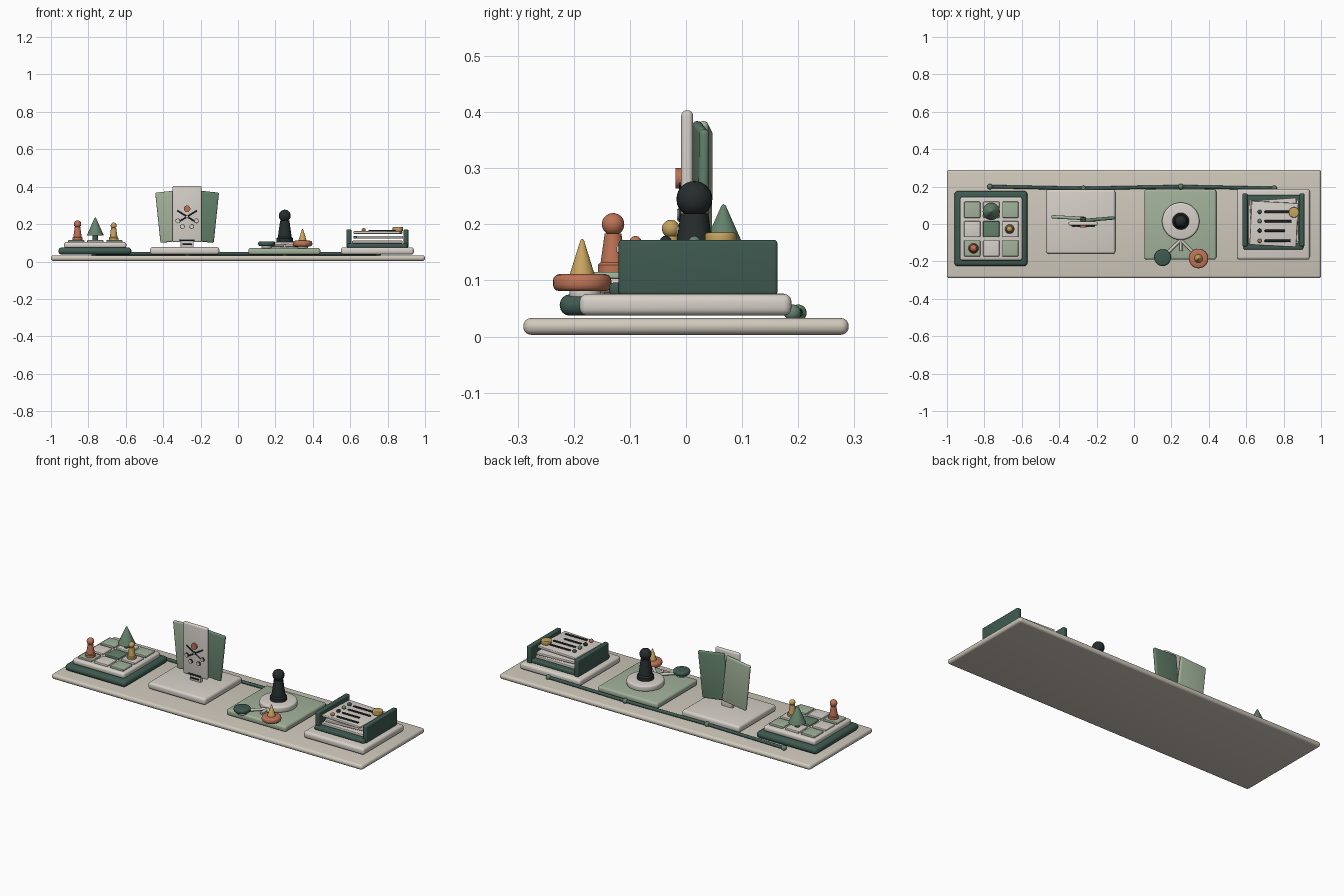
import bpy, bmesh, math
from mathutils import Vector, Matrix

if "Cube" in bpy.data.objects:
    bpy.data.objects.remove(bpy.data.objects["Cube"])


def lin(c):
    return c / 12.92 if c <= 0.04045 else ((c + 0.055) / 1.055) ** 2.4


def mat(name, code):
    m = bpy.data.materials.new(name)
    m.diffuse_color = [lin(int(code[i:i + 2], 16) / 255) for i in (0, 2, 4)] + [1]
    m.use_nodes = True
    m.node_tree.nodes["Principled BSDF"].inputs["Base Color"].default_value = m.diffuse_color
    return m


STONE = mat("stone", "D0C9BC")
PALE = mat("pale", "D6D0C8")
DARK = mat("dark_green", "3E5A50")
MID = mat("mid_green", "64826C")
LIGHT = mat("light_green", "A2B29B")
BLACK = mat("charcoal", "262D2D")
COPPER = mat("copper", "BD7355")
GOLD = mat("gold", "C7A35E")


def finish(bm, name, material):
    me = bpy.data.meshes.new(name)
    bmesh.ops.recalc_face_normals(bm, faces=bm.faces)
    bm.to_mesh(me)
    bm.free()
    me.materials.append(material)
    ob = bpy.data.objects.new(name, me)
    bpy.context.collection.objects.link(ob)
    bpy.ops.object.select_all(action='DESELECT')
    ob.select_set(True)
    bpy.context.view_layer.objects.active = ob
    bpy.ops.object.shade_smooth_by_angle(angle=math.radians(40))
    return ob


def box(name, center, size, material, r=0.0, rot=(0, 0, 0)):
    """Box with rounded edges."""
    bm = bmesh.new()
    bmesh.ops.create_cube(bm, size=1)
    bmesh.ops.scale(bm, vec=size, verts=bm.verts)
    if r:
        bmesh.ops.bevel(bm, geom=bm.edges[:], offset=min(r, min(size) * 0.48),
                        segments=4, profile=0.5, affect='EDGES')
    ob = finish(bm, name, material)
    ob.location, ob.rotation_euler = center, rot
    return ob


def span(name, x0, x1, y0, y1, z0, z1, material, r=0.0):
    return box(name, ((x0 + x1) / 2, (y0 + y1) / 2, (z0 + z1) / 2),
               (x1 - x0, y1 - y0, z1 - z0), material, r)


def lathe(name, x, y, profile, material, n=32):
    """Solid of revolution from (radius, z) points."""
    bm = bmesh.new()
    vs = [bm.verts.new((r, 0, z)) for r, z in profile]
    es = [bm.edges.new(p) for p in zip(vs, vs[1:])]
    bmesh.ops.spin(bm, geom=vs + es, cent=(0, 0, 0), axis=(0, 0, 1),
                   angle=2 * math.pi, steps=n)
    bmesh.ops.remove_doubles(bm, verts=bm.verts, dist=1e-5)
    ob = finish(bm, name, material)
    ob.location = (x, y, 0)
    return ob


def disc(name, x, y, z0, z1, r, material, b=0.006):
    arc = [(b * math.sin(a * math.pi / 6), b * (1 - math.cos(a * math.pi / 6))) for a in range(4)]
    low = [(r - b + s, z0 + h) for s, h in arc]
    return lathe(name, x, y, [(0, z0)] + low + [(q, z0 + z1 - z) for q, z in low[::-1]] + [(0, z1)], material)


def ball(name, center, r, material):
    bm = bmesh.new()
    bmesh.ops.create_uvsphere(bm, u_segments=24, v_segments=14, radius=r)
    ob = finish(bm, name, material)
    ob.location = center
    return ob


def rod(name, a, b, r, material):
    a, b = Vector(a), Vector(b)
    bm = bmesh.new()
    bmesh.ops.create_cone(bm, cap_ends=True, segments=12, radius1=r, radius2=r, depth=(b - a).length)
    q = (b - a).to_track_quat('Z', 'Y').to_matrix().to_4x4()
    bm.transform(Matrix.Translation((a + b) / 2) @ q)
    return finish(bm, name, material)


def pawn(name, x, y, z, h, r, head, material):
    """Foot, tapered body and ball head."""
    neck = z + h - head * 1.8
    lathe(name + "_body", x, y, [(0, z), (r, z), (r, z + h * 0.13), (r * 0.82, z + h * 0.17),
                                 (r * 0.55, neck), (0, neck)], material)
    ball(name + "_head", (x, y, z + h - head), head, material)


# Long base slab
span("base", -1, 1, -0.29, 0.29, 0.003, 0.033, STONE, 0.014)

# Game board station
span("board_tray", -0.96, -0.57, -0.225, 0.176, 0.037, 0.075, DARK, 0.018)
span("board", -0.93, -0.597, -0.195, 0.145, 0.071, 0.104, PALE, 0.013)
for i in range(3):
    for j in range(3):
        m = MID if i == j == 1 else (LIGHT if (i + j) % 2 == 0 else PALE)
        box("board_tile", (-0.763 + 0.102 * (i - 1), -0.027 + 0.103 * (j - 1), 0.107),
            (0.086, 0.086, 0.016), m, 0.004)
pawn("copper_pawn", -0.858, -0.13, 0.114, 0.106, 0.027, 0.02, COPPER)
pawn("gold_pawn", -0.665, -0.027, 0.114, 0.094, 0.025, 0.016, GOLD)
lathe("tree_trunk", -0.763, 0.067, [(0, 0.11), (0.014, 0.11), (0.014, 0.145), (0, 0.145)], DARK)
lathe("tree_crown", -0.763, 0.067, [(0, 0.138), (0.046, 0.138), (0.004, 0.233), (0, 0.236)], MID)

# Card display station
CX = -0.272
span("card_plinth", -0.47, -0.10, -0.16, 0.185, 0.037, 0.077, PALE, 0.014)
box("card_foot", (CX, 0.004, 0.092), (0.07, 0.02, 0.04), PALE, 0.003)
box("middle_card", (CX, 0.002, 0.253), (0.156, 0.021, 0.30), PALE, 0.009)
box("left_card", (CX - 0.077, 0.034, 0.242), (0.16, 0.018, 0.27), LIGHT, 0.008,
    (0, math.radians(-6), math.radians(-3)))
box("right_card", (CX + 0.077, 0.025, 0.242), (0.16, 0.018, 0.27), MID, 0.008,
    (0, math.radians(6), math.radians(5)))
for w, z in ((0.08, 0.114), (0.05, 0.092)):
    box("caption_line", (CX, -0.009, z), (w, 0.008, 0.007), BLACK, 0.002)


def badge(name, x, z, r, d, m):
    rod(name, (x, -0.006, z), (x, -0.006 - d, z), r, m)


badge("card_emblem", CX, 0.282, 0.018, 0.013, COPPER)
for s in (-1, 1):
    rod("card_cross", (CX + s * 0.052, -0.009, 0.272), (CX - s * 0.045, -0.009, 0.212), 0.0035, BLACK)
for dx, z in ((-0.05, 0.217), (0.05, 0.217), (-0.025, 0.187), (0.025, 0.187), (0, 0.24)):
    badge("card_node_rim", CX + dx, z, 0.013 if dx else 0.009, 0.007, BLACK)
    badge("card_node", CX + dx, z, 0.010 if dx else 0.006, 0.010, PALE)

# Pawn and branches station
span("pawn_plinth", 0.055, 0.44, -0.19, 0.185, 0.037, 0.072, LIGHT, 0.012)
disc("pawn_pedestal", 0.25, 0.015, 0.068, 0.104, 0.10, PALE, 0.01)
pawn("large_pawn", 0.25, 0.015, 0.10, 0.177, 0.045, 0.032, BLACK)
rod("branch_stem", (0.25, -0.075, 0.084), (0.25, -0.145, 0.084), 0.008, PALE)
for x in (0.153, 0.345):
    rod("branch", (0.25, -0.085, 0.086), (x, -0.18, 0.086), 0.008, PALE)
    disc("branch_foot", x, -0.18, 0.070, 0.086, 0.028, PALE, 0.003)
disc("dark_counter", 0.153, -0.18, 0.082, 0.108, 0.045, DARK, 0.01)
disc("copper_counter", 0.345, -0.185, 0.081, 0.111, 0.052, COPPER, 0.011)
lathe("gold_cone", 0.345, -0.185, [(0, 0.108), (0.023, 0.108), (0.003, 0.172), (0, 0.174)], GOLD)

# Paper tray station
span("paper_plinth", 0.55, 0.94, -0.19, 0.188, 0.037, 0.076, PALE, 0.014)
span("paper_tray_floor", 0.585, 0.905, -0.137, 0.155, 0.073, 0.096, DARK, 0.008)
for x in (0.58, 0.885):
    span("paper_tray_side", x, x + 0.026, -0.12, 0.163, 0.074, 0.172, DARK, 0.006)
for x, y, z, w, a in ((0.745, 0.012, 0.104, 0.27, 0), (0.75, 0.015, 0.13, 0.25, 4), (0.748, 0.0, 0.155, 0.25, -3)):
    box("paper_sheet", (x, y, z), (w, 0.235, 0.014), PALE, 0.004, (0, 0, math.radians(a)))
for y, w, m in ((0.065, 0.145, DARK), (0.015, 0.145, MID), (-0.036, 0.11, BLACK), (-0.09, 0.14, COPPER)):
    box("list_line", (0.698 + w / 2, y, 0.164), (w, 0.012, 0.008), BLACK, 0.003)
    ball("list_bullet", (0.672, y, 0.168), 0.011, m)
disc("gold_coin", 0.855, 0.062, 0.162, 0.185, 0.028, GOLD, 0.004)

# Linking rail along the back
stops = [(-0.77, 0.2), (-0.27, 0.19), (0.25, 0.2), (0.75, 0.19)]
for x, y in stops:
    ball("rail_joint", (x, y, 0.042), 0.015, MID)
for (xa, ya), (xb, yb) in zip(stops, stops[1:]):
    rod("rail", (xa, ya, 0.042), (xb, yb, 0.042), 0.009, DARK)
